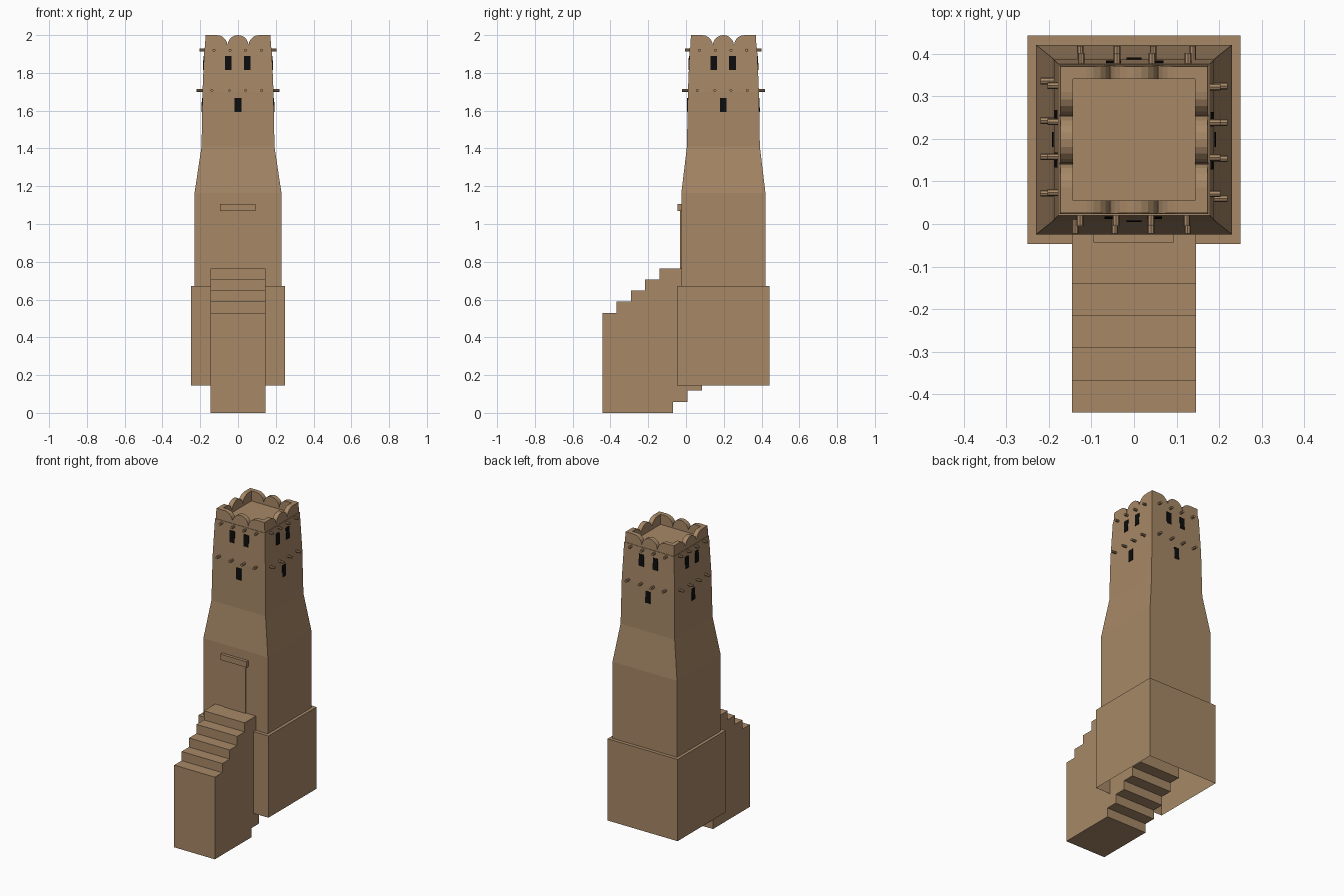
import bpy, bmesh, math
from mathutils import Matrix, Vector

if "Cube" in bpy.data.objects:
    bpy.data.objects.remove(bpy.data.objects["Cube"])

CY = 0.198  # tower centre in y


def material(name, rgb):
    m = bpy.data.materials.new(name)
    m.diffuse_color = (*rgb, 1)
    m.use_nodes = True
    m.node_tree.nodes["Principled BSDF"].inputs["Base Color"].default_value = m.diffuse_color
    return m


MUD = material("mud_brick", (0.385, 0.246, 0.135))
BLACK = material("window_black", (0.004, 0.004, 0.004))


def finish(name, bm, mat):
    bmesh.ops.recalc_face_normals(bm, faces=bm.faces)
    me = bpy.data.meshes.new(name)
    bm.to_mesh(me)
    bm.free()
    me.materials.append(mat)
    ob = bpy.data.objects.new(name, me)
    bpy.context.collection.objects.link(ob)
    return ob


def add_box(bm, lo, hi):
    lo, hi = Vector(lo), Vector(hi)
    mat = Matrix.Translation((lo + hi) / 2) @ Matrix.Diagonal((*(hi - lo), 1))
    bmesh.ops.create_cube(bm, size=1, matrix=mat)


def box(name, lo, hi, mat=MUD):
    bm = bmesh.new()
    add_box(bm, lo, hi)
    return finish(name, bm, mat)


def side_matrix(i):
    """Turns front-side coordinates (around the tower axis) to side i."""
    return Matrix.Translation((0, CY, 0)) @ Matrix.Rotation(i * math.pi / 2, 4, 'Z')


# Plinth: box with an open underside
bm = bmesh.new()
add_box(bm, (-0.25, -0.047, 0.145), (0.25, 0.443, 0.672))
bm.faces.ensure_lookup_table()
bottom = min(bm.faces, key=lambda f: f.calc_center_median().z)
bmesh.ops.delete(bm, geom=[bottom], context='FACES_ONLY')
ob = finish("plinth", bm, MUD)
bm = bmesh.new()
bm.from_mesh(ob.data)
if max(bm.faces, key=lambda f: f.calc_center_median().z).normal.z < 0:
    bmesh.ops.reverse_faces(bm, faces=bm.faces)
bm.to_mesh(ob.data)
bm.free()

# Stairs: five equal blocks, each shifted back and up
for i in range(5):
    y, z = -0.443 + 0.0757 * i, 0.0587 * i
    box(f"stair_{i + 1}", (-0.145, y, z), (0.145, y + 0.375, z + 0.53))

# Tower body: tapering square sections (z, half x, half y)
SECTIONS = [(0.672, 0.23, 0.2225), (1.165, 0.23, 0.2225), (1.41, 0.193, 0.193),
            (1.70, 0.188, 0.188), (1.935, 0.178, 0.178)]
bm = bmesh.new()
rings = [[bm.verts.new((sx * hx, CY + sy * hy, z))
          for sx, sy in ((-1, -1), (1, -1), (1, 1), (-1, 1))]
         for z, hx, hy in SECTIONS]
for a, b in zip(rings, rings[1:]):
    for k in range(4):
        n = (k + 1) % 4
        bm.faces.new((a[k], a[n], b[n], b[k]))
bm.faces.new(rings[-1])
bm.faces.new(rings[0][::-1])
finish("tower_body", bm, MUD)


def half(z):
    """Half width of the tower at height z (upper part)."""
    for (z0, h0, _), (z1, h1, _) in zip(SECTIONS, SECTIONS[1:]):
        if z <= z1:
            return h0 + (h1 - h0) * (z - z0) / (z1 - z0)
    return SECTIONS[-1][1]


# Parapet: scalloped wall on each side, mitred at the corners
R, Z0, Z1, INNER = 0.056, 1.944, 2.0, 0.143


def arc(cx, a0, a1, steps):
    return [(cx + R * math.cos(math.radians(a0 + (a1 - a0) * t / steps)),
             Z0 + (Z1 - Z0) * math.sin(math.radians(a0 + (a1 - a0) * t / steps)))
            for t in range(steps + 1)]


TOP, BASE = 0.172, 0.175
profile = [(-BASE, 1.935), (-TOP, Z1)] + arc(-2 * R, 90, 0, 5)
profile += arc(0, 180, 0, 10)[1:] + arc(2 * R, 180, 90, 5)[1:]
profile += [(TOP, Z1), (BASE, 1.935)]
for i in range(4):
    bm = bmesh.new()
    outer, inner = [], []
    for u, z in profile:
        d = BASE + (TOP - BASE) * (z - 1.935) / (Z1 - 1.935)
        outer.append(bm.verts.new((u, -d, z)))
        inner.append(bm.verts.new((max(-INNER, min(INNER, u)), -INNER, z)))
    bm.faces.new(outer)
    bm.faces.new(inner[::-1])
    for k in range(len(profile)):
        n = (k + 1) % len(profile)
        bm.faces.new((outer[k], outer[n], inner[n], inner[k]))
    bm.transform(side_matrix(i))
    finish(f"parapet_{i + 1}", bm, MUD)

# Windows: thin black plates following the wall slope
for i in range(4):
    bm = bmesh.new()
    for cx, zb in ((0, 1.592), (-0.052, 1.815), (0.048, 1.815)):
        add_box(bm, (cx - 0.0175, -1, zb), (cx + 0.0175, 1, zb + 0.075))
    for v in bm.verts:
        v.co.y = -half(v.co.z) + (-0.003 if v.co.y < 0 else 0.003)
    bm.transform(side_matrix(i))
    finish(f"windows_{i + 1}", bm, BLACK)

# Beam ends: two rows of round pegs on each side
for i in range(4):
    bm = bmesh.new()
    for z, tip, xs in ((1.92, 0.203, (-0.127, -0.042, 0.04, 0.124)),
                       (1.707, 0.22, (-0.138, -0.045, 0.04, 0.126))):
        for x in xs:
            m = Matrix.Translation((x, -(tip + 0.16) / 2, z)) @ Matrix.Rotation(math.pi / 2, 4, 'X')
            bmesh.ops.create_cone(bm, cap_ends=True, segments=8, radius1=0.008,
                                  radius2=0.008, depth=tip - 0.16, matrix=m)
    bm.transform(side_matrix(i))
    finish(f"beam_ends_{i + 1}", bm, MUD)

# Door and lintel above the landing
box("door", (-0.078, -0.031, 0.75), (0.076, 0.0, 1.07))
box("lintel", (-0.095, -0.044, 1.07), (0.093, 0.0, 1.107))
